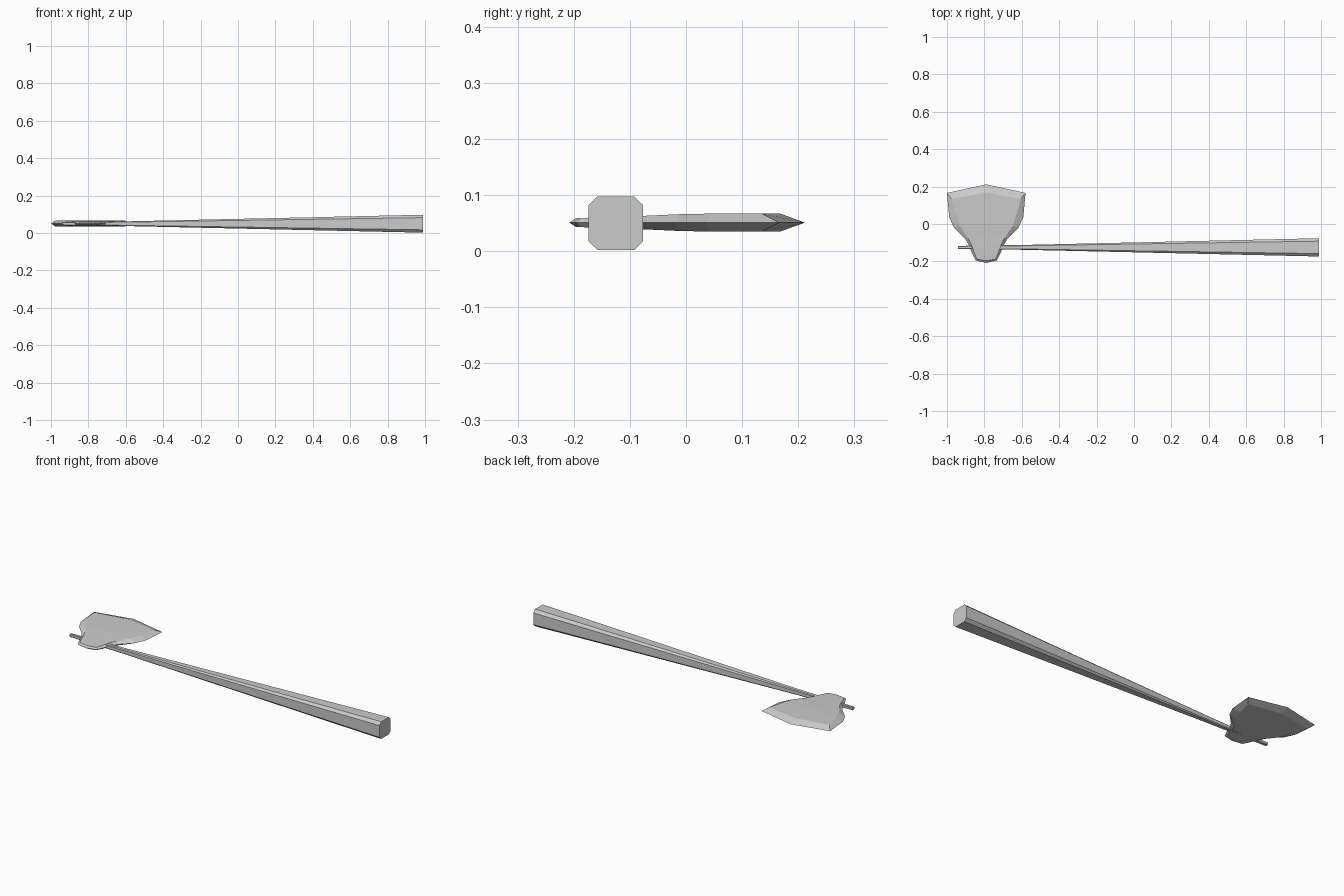
import bpy, bmesh

if "Cube" in bpy.data.objects:
    bpy.data.objects.remove(bpy.data.objects["Cube"])


def make_object(name, bm):
    bmesh.ops.recalc_face_normals(bm, faces=bm.faces)
    mesh = bpy.data.meshes.new(name)
    bm.to_mesh(mesh)
    bm.free()
    obj = bpy.data.objects.new(name, mesh)
    bpy.context.collection.objects.link(obj)
    return obj


def bridge(bm, a, b):
    for i in range(len(a)):
        j = (i + 1) % len(a)
        bm.faces.new((a[i], a[j], b[j], b[i]))


# Handle: tapered square bar with chamfered corners
HY, HZ = -0.125, 0.05
bm = bmesh.new()
loops = []
for x, h in [(-0.94, 0.008), (-0.6, 0.0125), (0.975, 0.0475), (0.99, 0.0475)]:
    c = h * 0.68
    ring = [(h, c), (c, h), (-c, h), (-h, c), (-h, -c), (-c, -h), (c, -h), (h, -c)]
    loops.append([bm.verts.new((x, HY + y * (1.02), HZ + z)) for y, z in ring])
for a, b in zip(loops, loops[1:]):
    bridge(bm, a, b)
bm.faces.new(loops[0])
bm.faces.new(loops[-1])
make_object("handle", bm)

# Axe head: half outline from cutting edge to poll
# (outer half-width, outer y, inner half-width, inner y, half thickness)
CX = -0.79
profile = [
    (0.000, 0.212, 0.000, 0.168, 0.016),
    (0.210, 0.166, 0.185, 0.135, 0.016),
    (0.198, 0.035, 0.160, 0.045, 0.016),
    (0.172, -0.020, 0.142, -0.010, 0.015),
    (0.113, -0.080, 0.098, -0.075, 0.012),
    (0.088, -0.120, 0.076, -0.118, 0.011),
    (0.081, -0.145, 0.068, -0.145, 0.010),
    (0.056, -0.195, 0.050, -0.188, 0.008),
    (0.000, -0.208, 0.000, -0.196, 0.008),
]
full = [(1, p) for p in profile] + [(-1, p) for p in profile[-2:0:-1]]
bm = bmesh.new()
rim = [bm.verts.new((CX + s * p[0], p[1], 0.051)) for s, p in full]
n = len(full)
for side in (1, -1):
    cap = [bm.verts.new((CX + s * p[2], p[3], 0.051 + side * p[4])) for s, p in full]
    bridge(bm, rim, cap)
    # flat cheek made of strips across the head
    bm.faces.new((cap[0], cap[1], cap[-1]))
    for i in range(1, n // 2 - 1):
        bm.faces.new((cap[i], cap[i + 1], cap[n - i - 1], cap[n - i]))
    m = n // 2
    bm.faces.new((cap[m - 1], cap[m], cap[m + 1]))
make_object("axe_head", bm)
